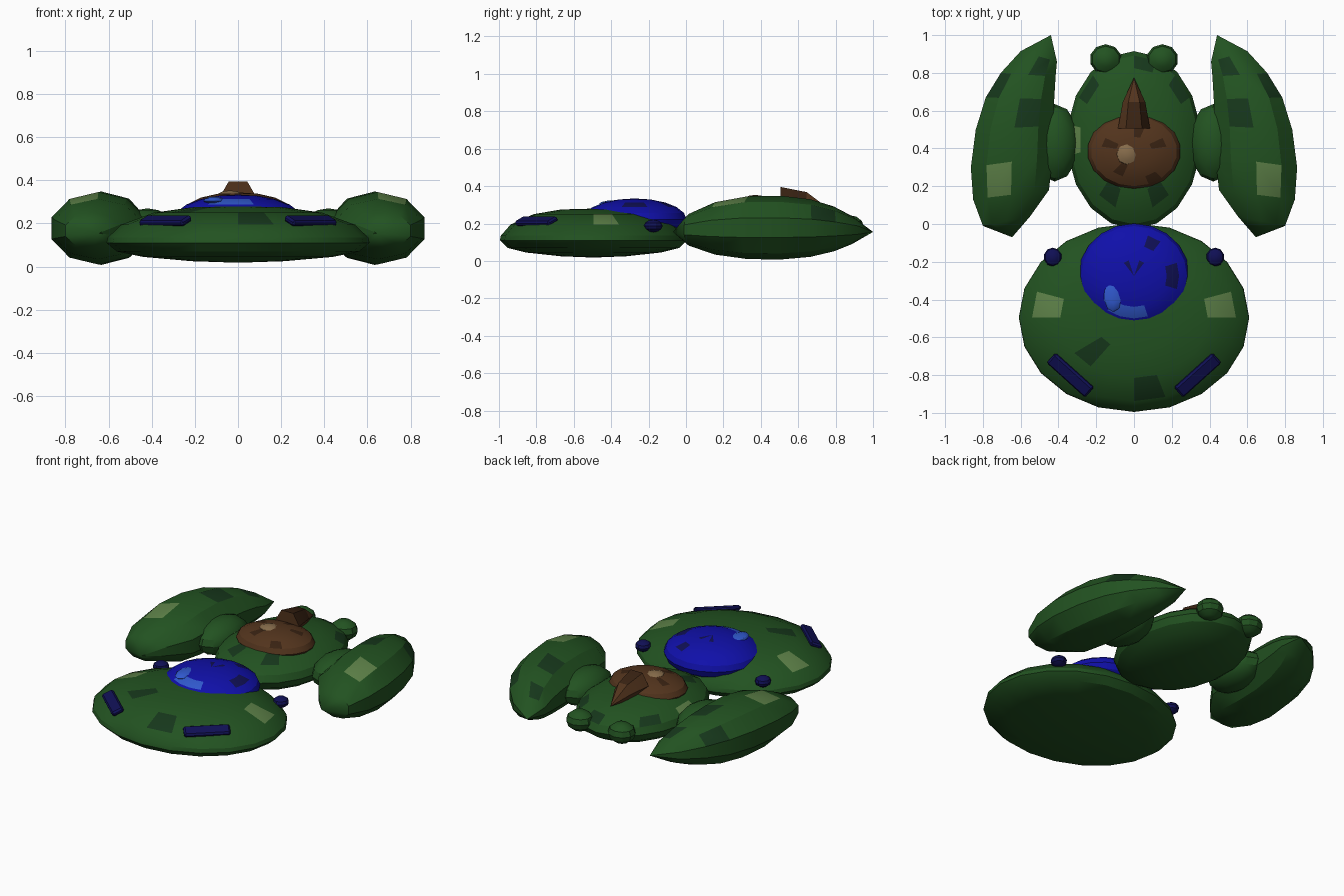
import bpy, bmesh, math
from mathutils import Vector

if "Cube" in bpy.data.objects:
    bpy.data.objects.remove(bpy.data.objects["Cube"])


def material(name, r, g, b):
    m = bpy.data.materials.new(name)
    m.diffuse_color = (r, g, b, 1)
    m.use_nodes = True
    m.node_tree.nodes["Principled BSDF"].inputs["Base Color"].default_value = m.diffuse_color
    return m


GREEN = material("green", 0.016, 0.085, 0.015)
DARK = material("dark_green", 0.008, 0.038, 0.011)
LIGHT = material("light_green", 0.11, 0.22, 0.065)
BLUE = material("blue", 0.005, 0.005, 0.40)
NAVY = material("navy", 0.005, 0.005, 0.09)
SKY = material("light_blue", 0.03, 0.10, 0.62)
BROWN = material("brown", 0.085, 0.034, 0.012)
DKBROWN = material("dark_brown", 0.04, 0.016, 0.006)
TAN = material("tan", 0.24, 0.15, 0.07)


def finish(bm, name, mat, angle=30):
    bmesh.ops.recalc_face_normals(bm, faces=bm.faces)
    me = bpy.data.meshes.new(name)
    bm.to_mesh(me)
    bm.free()
    ob = bpy.data.objects.new(name, me)
    bpy.context.collection.objects.link(ob)
    me.materials.append(mat)
    bpy.ops.object.select_all(action='DESELECT')
    ob.select_set(True)
    bpy.context.view_layer.objects.active = ob
    bpy.ops.object.shade_smooth_by_angle(angle=math.radians(angle))
    return ob


def ellipsoid(name, mat, loc, radii, seg=16, rings=8):
    bm = bmesh.new()
    bmesh.ops.create_uvsphere(bm, u_segments=seg, v_segments=rings, radius=1)
    for v in bm.verts:
        v.co = Vector(loc) + v.co * Vector(radii)
    return finish(bm, name, mat)


def loft(name, mat, rings, start=None, end=None):
    # skin a row of rings; each end is a point or a flat cap
    bm = bmesh.new()
    rows = [[bm.verts.new(p) for p in r] for r in rings]
    n = len(rows[0])
    for a, b in zip(rows, rows[1:]):
        for i in range(n):
            j = (i + 1) % n
            bm.faces.new((a[i], a[j], b[j], b[i]))
    for row, tip in ((rows[0], start), (rows[-1], end)):
        if tip is None:
            bm.faces.new(row)
        else:
            t = bm.verts.new(tip)
            for i in range(n):
                bm.faces.new((row[i], row[(i + 1) % n], t))
    return finish(bm, name, mat)


def paint(ob, mat, spots):
    # recolour the upward faces nearest to the given x, y spots
    ob.data.materials.append(mat)
    idx = len(ob.data.materials) - 1
    up = [p for p in ob.data.polygons if p.normal.z > 0.1]
    for s in spots:
        near = min(up, key=lambda p: (p.center.xy - Vector(s)).length)
        near.material_index = idx


def both(spots):
    return [(s * x, y) for x, y in spots for s in (-1, 1)]


# front disc
def disc_ring(f, z):
    return [(0.61 * f * math.cos(math.tau * i / 20),
             -0.495 + 0.5 * f * math.sin(math.tau * i / 20), z) for i in range(20)]


disc = loft("front_disc", GREEN,
            [disc_ring(f, z) for f, z in ((0.35, 0.025), (0.72, 0.045), (0.92, 0.07),
                                          (1, 0.11), (0.99, 0.135), (0.885, 0.195),
                                          (0.64, 0.25), (0.35, 0.275))],
            (0, -0.495, 0.018), (0, -0.495, 0.28))
paint(disc, LIGHT, both([(0.45, -0.42)]))
paint(disc, DARK, [(0.08, -0.86), (-0.22, -0.72)])

# blue dome with highlight
dome = ellipsoid("blue_dome", BLUE, (0, -0.275, 0.222), (0.295, 0.278, 0.112), 20, 10)
paint(dome, NAVY, [(0.1, -0.13), (0.03, -0.23), (0.19, -0.23), (0.19, -0.32), (-0.03, -0.23)])
paint(dome, SKY, [(0.02, -0.46), (-0.04, -0.46), (-0.1, -0.45)])
ellipsoid("dome_highlight", SKY, (-0.11, -0.375, 0.305), (0.052, 0.09, 0.02), 10, 6)

# rear body
body = ellipsoid("rear_body", GREEN, (0, 0.445, 0.155), (0.355, 0.47, 0.135), 18, 10)
paint(body, DARK, both([(0.2, 0.71), (0.17, 0.17)]) + [(0, 0.85)])
paint(body, LIGHT, [(-0.28, 0.5)])

# brown dome, knob and pointed fin
hump = ellipsoid("brown_dome", BROWN, (0, 0.385, 0.262), (0.247, 0.2, 0.082), 18, 8)
paint(hump, DKBROWN, [(-0.12, 0.44), (0.12, 0.44), (0.1, 0.26), (-0.06, 0.27), (0.02, 0.47)])
ellipsoid("tan_knob", TAN, (-0.037, 0.37, 0.325), (0.063, 0.063, 0.028), 8, 6)


def fin_ring(y, z, r):
    return [(r * math.cos(i * math.pi / 3), y, z + r * math.sin(i * math.pi / 3)) for i in range(6)]


fin = loft("pointed_fin", BROWN,
           [fin_ring(0.505, 0.322, 0.085), fin_ring(0.645, 0.316, 0.06)], None, (0, 0.775, 0.27))
paint(fin, DKBROWN, [(0, 0.57), (0.06, 0.57)])

# side pods: inner x, y, outer x, y and half height of each ring
POD = [(0.55, 0.04, 0.80, -0.01, 0.085), (0.45, 0.18, 0.852, 0.13, 0.14),
       (0.43, 0.36, 0.864, 0.30, 0.168), (0.428, 0.52, 0.838, 0.50, 0.17),
       (0.422, 0.66, 0.785, 0.67, 0.154), (0.415, 0.78, 0.705, 0.80, 0.12),
       (0.408, 0.86, 0.60, 0.915, 0.075)]


def pod_ring(s, xi, yi, xo, yo, h):
    ring = []
    for i in range(10):
        a = math.tau * i / 10 + math.pi / 2
        t = 0.5 + 0.525 * math.cos(a)
        ring.append((s * (xi + (xo - xi) * t), yi + (yo - yi) * t, 0.178 * h / 0.17 +
                     0.155 * (1 - h / 0.17) + h * math.sin(a)))
    return ring


for s, side in ((-1, "left"), (1, "right")):
    pod = loft(side + "_pod", GREEN, [pod_ring(s, *r) for r in POD],
               (s * 0.645, -0.07, 0.155), (s * 0.44, 1.0, 0.155))
    paint(pod, LIGHT, [(s * 0.72, 0.22)])
    paint(pod, DARK, [(s * 0.75, 0.72), (s * 0.55, 0.6), (s * 0.47, 0.84)])
    # joint between body and pod
    ellipsoid(side + "_pod_joint", GREEN, (s * 0.42, 0.43, 0.165), (0.13, 0.205, 0.105), 12, 8)
    # rear nub
    ellipsoid(side + "_rear_nub", GREEN, (s * 0.15, 0.872, 0.18), (0.085, 0.08, 0.065), 10, 6)
    # small stud beside the dome
    ellipsoid(side + "_stud", NAVY, (s * 0.43, -0.175, 0.187), (0.048, 0.05, 0.034), 10, 6)
    # inlaid bar on the front rim
    bm = bmesh.new()
    bmesh.ops.create_cube(bm, size=1)
    bmesh.ops.scale(bm, vec=(0.275, 0.075, 0.03), verts=bm.verts)
    bmesh.ops.bevel(bm, geom=bm.edges, offset=0.01, segments=1, affect='EDGES')
    bar = finish(bm, side + "_front_bar", NAVY)
    bar.location = (s * 0.337, -0.8, 0.212)
    bar.rotation_euler = (math.radians(24), 0, s * math.radians(42))
    bar.rotation_mode = 'XYZ'
